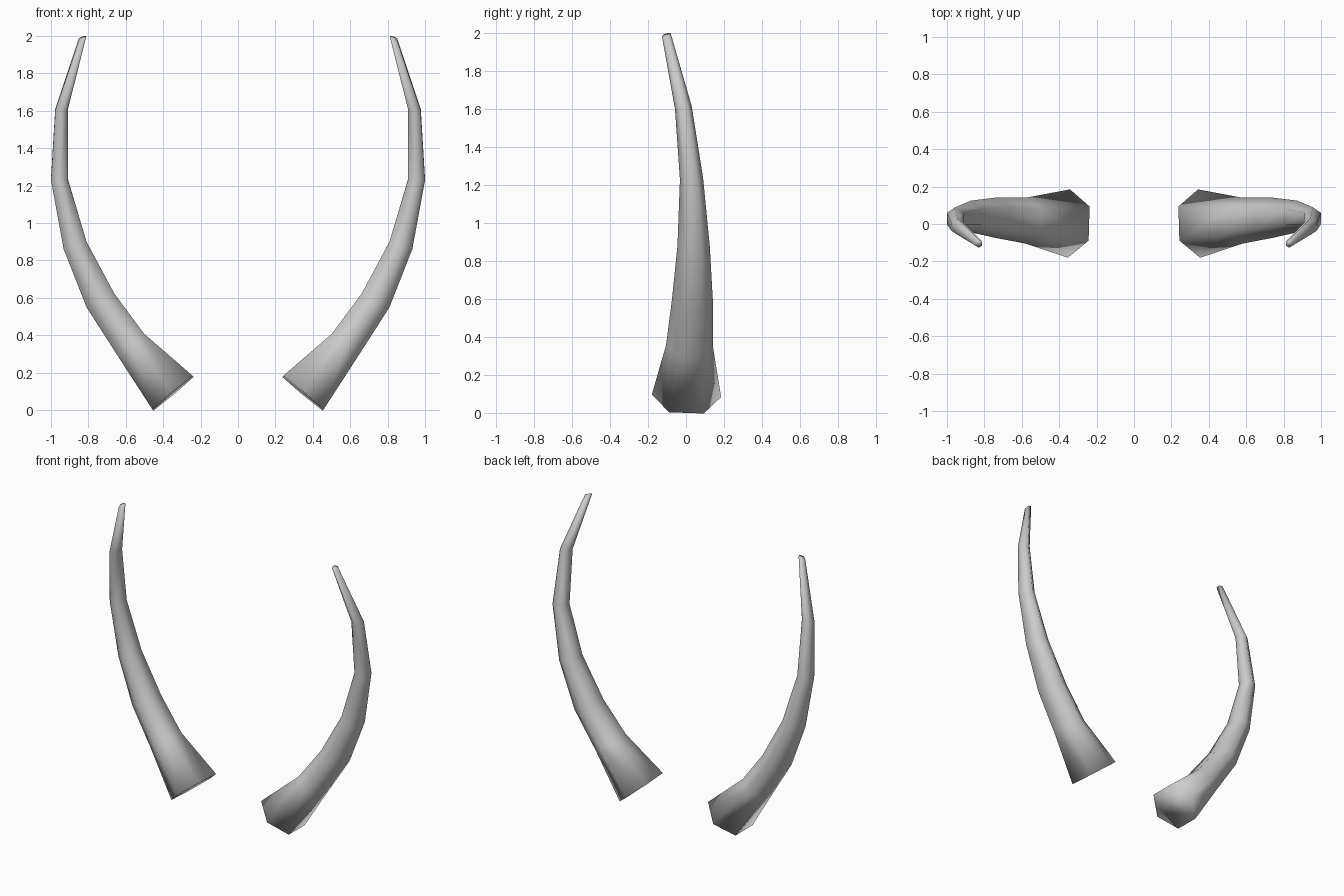
import bpy, bmesh, math
from mathutils import Vector

cube = bpy.data.objects.get("Cube")
if cube:
    bpy.data.objects.remove(cube)

# Single horn colour
horn_grey = bpy.data.materials.new("horn_grey")
horn_grey.use_nodes = True
colour = (0.6, 0.6, 0.6, 1)
horn_grey.diffuse_color = colour
horn_grey.node_tree.nodes["Principled BSDF"].inputs["Base Color"].default_value = colour

# Sections from root to tip: inner x, inner z, outer x, outer z, front y, back y
SECTIONS = [
    (0.24, 0.18, 0.455, 0.0, -0.18, 0.185),
    (0.50, 0.405, 0.65, 0.30, -0.105, 0.142),
    (0.66, 0.62, 0.81, 0.55, -0.075, 0.142),
    (0.81, 0.90, 0.932, 0.86, -0.045, 0.125),
    (0.91, 1.235, 1.0, 1.23, -0.032, 0.09),
    (0.91, 1.61, 0.977, 1.605, -0.058, 0.03),
    (0.813, 1.997, 0.85, 1.983, -0.127, -0.08),
]
SIDES = 6


def build_horn(name, side):
    """Sweep a tapering hexagon along the bent horn; side mirrors it in x."""
    centres, across = [], []
    for xi, zi, xo, zo, y0, y1 in SECTIONS:
        centres.append(Vector(((xi + xo) / 2, (y0 + y1) / 2, (zi + zo) / 2)))
        across.append(Vector((xo - xi, 0, zo - zi)) / 2)

    bm = bmesh.new()
    rings = []
    last = len(SECTIONS) - 1
    for i, (c, u) in enumerate(zip(centres, across)):
        tangent = centres[min(i + 1, last)] - centres[max(i - 1, 0)]
        v = tangent.cross(u).normalized()
        v *= (SECTIONS[i][5] - SECTIONS[i][4]) / 2 / abs(v.y)
        ring = []
        for k in range(SIDES):
            a = math.tau * k / SIDES
            p = c + v * math.cos(a) + u * (math.sin(a) / math.sin(math.pi / 3))
            ring.append(bm.verts.new((p.x * side, p.y, p.z)))
        rings.append(ring)

    # Walls between sections, then the root and tip caps
    for a, b in zip(rings, rings[1:]):
        for k in range(SIDES):
            n = (k + 1) % SIDES
            bm.faces.new((a[k], a[n], b[n], b[k]))
    bm.faces.new(rings[0])
    bm.faces.new(rings[-1])
    bmesh.ops.recalc_face_normals(bm, faces=bm.faces)
    for f in bm.faces:
        f.smooth = True

    mesh = bpy.data.meshes.new(name)
    bm.to_mesh(mesh)
    bm.free()
    mesh.materials.append(horn_grey)
    bpy.context.collection.objects.link(bpy.data.objects.new(name, mesh))


build_horn("left_horn", 1)
build_horn("right_horn", -1)
